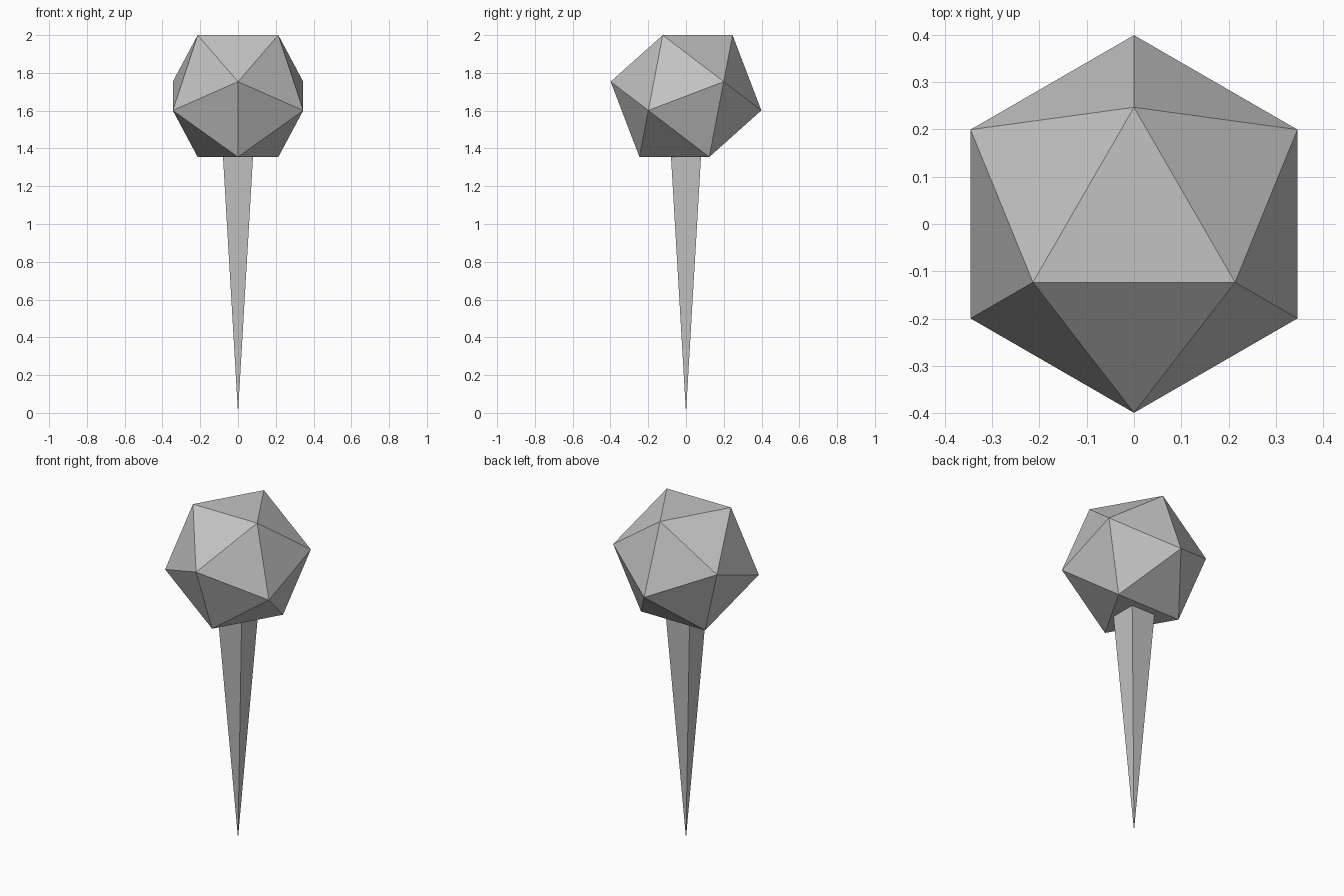
import bpy, bmesh, math
from mathutils import Matrix, Vector

cube = bpy.data.objects.get("Cube")
if cube:
    bpy.data.objects.remove(cube, do_unlink=True)

grey = bpy.data.materials.new("light_grey")
grey.use_nodes = True
colour = (0.545, 0.545, 0.545, 1)
grey.diffuse_color = colour
grey.node_tree.nodes["Principled BSDF"].inputs["Base Color"].default_value = colour


def make_object(name, bm, location):
    mesh = bpy.data.meshes.new(name)
    bm.to_mesh(mesh)
    bm.free()
    mesh.materials.append(grey)
    obj = bpy.data.objects.new(name, mesh)
    obj.location = location
    bpy.context.collection.objects.link(obj)
    return obj


# Faceted head: a twenty-sided solid lying on one face
HEAD_RADIUS = 0.406
bm = bmesh.new()
bmesh.ops.create_icosphere(bm, subdivisions=1, radius=HEAD_RADIUS)
bm.faces.ensure_lookup_table()
top = bm.faces[0]
top.normal_update()
turn = top.normal.rotation_difference(Vector((0, 0, 1))).to_matrix()
bmesh.ops.rotate(bm, verts=bm.verts, matrix=turn)
# one corner of the top face points to the back
corner = top.verts[0].co
spin = math.pi / 2 - math.atan2(corner.y, corner.x)
bmesh.ops.rotate(bm, verts=bm.verts, matrix=Matrix.Rotation(spin, 3, "Z"))
half_height = max(v.co.z for v in bm.verts)
head = make_object("faceted_head", bm, (0, 0, 2 - half_height))

# Square spike: point on the ground, wide end sunk into the head
SPIKE_TOP = 1.4
HALF_WIDTH = 0.082
bm = bmesh.new()
bmesh.ops.create_cone(bm, cap_ends=True, segments=4, radius1=0,
                      radius2=HALF_WIDTH * math.sqrt(2), depth=SPIKE_TOP)
bmesh.ops.remove_doubles(bm, verts=bm.verts, dist=0.0001)
upper = max(bm.verts, key=lambda v: v.co.z).co
spin = math.pi / 4 - math.atan2(upper.y, upper.x)
bmesh.ops.rotate(bm, verts=bm.verts, matrix=Matrix.Rotation(spin, 3, "Z"))
bmesh.ops.recalc_face_normals(bm, faces=bm.faces)
spike = make_object("spike", bm, (0, 0, SPIKE_TOP / 2))
